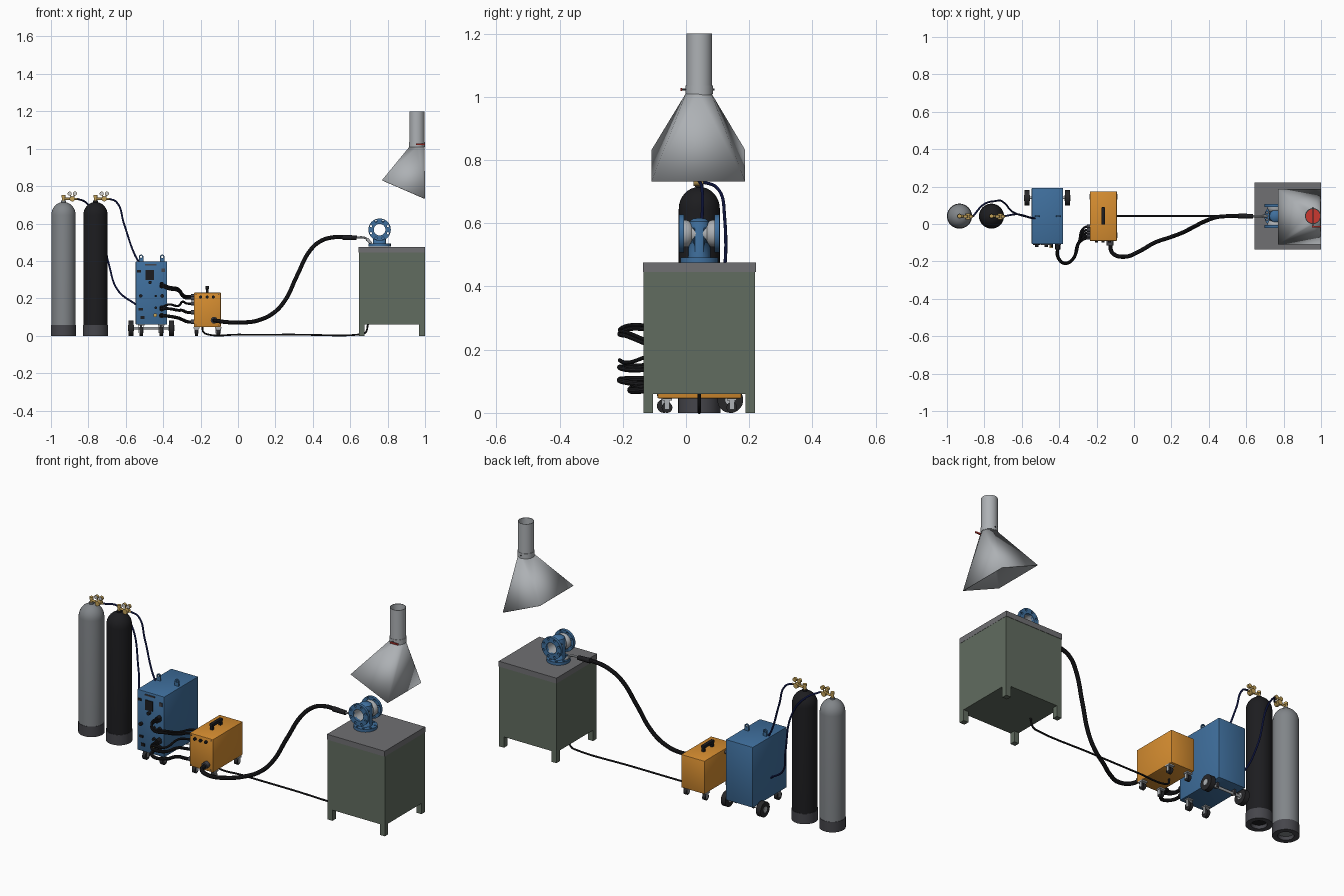
import bpy, bmesh
from math import sin, cos, pi, radians
from mathutils import Vector, Matrix

if "Cube" in bpy.data.objects:
    bpy.data.objects.remove(bpy.data.objects["Cube"])

COLORS = dict(blue=(.05, .16, .34), orange=(.68, .27, .03), green=(.12, .15, .115), slab=(.16, .16, .17),
              steel=(.42, .44, .46), black=(.012, .012, .014), rubber=(.02, .02, .022), dark=(.06, .06, .07),
              cylgrey=(.22, .235, .25), brass=(.55, .36, .1), hose=(.012, .02, .13), red=(.6, .04, .03),
              white=(.75, .75, .72))
MATS = {}
for key, c in COLORS.items():
    MATS[key] = bpy.data.materials.new(key)
    MATS[key].diffuse_color = (*c, 1)


def select(ob):
    bpy.ops.object.select_all(action='DESELECT')
    ob.select_set(True)
    bpy.context.view_layer.objects.active = ob


def finish(name, bm, mat, smooth=True):
    bmesh.ops.recalc_face_normals(bm, faces=bm.faces)
    me = bpy.data.meshes.new(name)
    bm.to_mesh(me)
    bm.free()
    ob = bpy.data.objects.new(name, me)
    bpy.context.collection.objects.link(ob)
    me.materials.append(MATS[mat])
    if smooth:
        select(ob)
        bpy.ops.object.shade_smooth_by_angle(angle=radians(35))
    return ob


def align(p, d):
    return Matrix.Translation(p) @ Vector(d).to_track_quat('Z', 'Y').to_matrix().to_4x4()


def box(name, lo, hi, mat, bevel=0):
    bm = bmesh.new()
    lo, hi = Vector(lo), Vector(hi)
    bmesh.ops.create_cube(bm, size=1, matrix=Matrix.Translation((lo + hi) / 2) @ Matrix.Diagonal((*(hi - lo), 1)))
    if bevel:
        bmesh.ops.bevel(bm, geom=bm.edges[:], offset=bevel, segments=2, affect='EDGES', profile=.5)
    return finish(name, bm, mat, bevel > 0)


def rod(name, a, b, r, mat, r2=None, n=24):
    bm = bmesh.new()
    a, b = Vector(a), Vector(b)
    bmesh.ops.create_cone(bm, cap_ends=True, segments=n, radius1=r, radius2=r if r2 is None else r2,
                          depth=(b - a).length, matrix=align((a + b) / 2, b - a))
    return finish(name, bm, mat)


def lathe(name, prof, p, mat, d=(0, 0, 1), closed=False, n=32):
    bm = bmesh.new()
    M = align(p, d)
    rings = [[bm.verts.new(M @ Vector((r * cos(2 * pi * i / n), r * sin(2 * pi * i / n), z))) for i in range(n)]
             for r, z in prof]
    for a, b in zip(rings, rings[1:] + (rings[:1] if closed else [])):
        for i in range(n):
            bm.faces.new((a[i], a[i - 1], b[i - 1], b[i]))
    bmesh.ops.remove_doubles(bm, verts=bm.verts, dist=1e-5)
    return finish(name, bm, mat)


def curve(name, cu, mat, matrix=Matrix()):
    ob = bpy.data.objects.new(name, cu)
    bpy.context.collection.objects.link(ob)
    ob.matrix_world = matrix
    cu.materials.append(MATS[mat])
    select(ob)
    bpy.ops.object.convert(target='MESH')
    ob = bpy.context.object
    bpy.ops.object.shade_smooth_by_angle(angle=radians(35))
    return ob


def tube(name, pts, r, mat):
    cu = bpy.data.curves.new(name, 'CURVE')
    cu.dimensions, cu.bevel_depth, cu.bevel_resolution, cu.resolution_u = '3D', r, 3, 8
    cu.use_fill_caps = True
    s = cu.splines.new('BEZIER')
    s.bezier_points.add(len(pts) - 1)
    for bp, p in zip(s.bezier_points, pts):
        bp.co = p
        bp.handle_left_type = bp.handle_right_type = 'AUTO'
    return curve(name, cu, mat)


def plate(name, loops, t, mat, matrix):
    cu = bpy.data.curves.new(name, 'CURVE')
    cu.dimensions, cu.fill_mode, cu.extrude = '2D', 'BOTH', t / 2
    for loop in loops:
        s = cu.splines.new('POLY')
        s.points.add(len(loop) - 1)
        for q, p in zip(s.points, loop):
            q.co = (p[0], p[1], 0, 1)
        s.use_cyclic_u = True
    return curve(name, cu, mat, matrix)


def circle(r, n, cx=0, cy=0, a0=0, a1=2 * pi):
    return [(cx + r * cos(a0 + (a1 - a0) * i / n), cy + r * sin(a0 + (a1 - a0) * i / n)) for i in range(n)]


def caster(name, x, y, top, r):
    rod(name + "_wheel", (x - .009, y, r), (x + .009, y, r), r, 'rubber')
    for s in (-1, 1):
        box(name + "_fork", (x + s * .012 - .002, y - .008, r - .006), (x + s * .012 + .002, y + .008, top - .004), 'steel')
    box(name + "_mount", (x - .017, y - .015, top - .007), (x + .017, y + .015, top), 'steel')


Y = .042  # shared centre line

# gas cylinders with valves and regulators
for tag, x, mat in (("grey", -.933, 'cylgrey'), ("black", -.762, 'black')):
    dome = [(.065 * cos(a), .645 + .07 * sin(a)) for a in [i * pi / 16 for i in range(8)]]
    lathe(tag + "_gas_cylinder", [(0, .02), (.065, .02)] + dome + [(.013, .716), (.013, .722), (0, .722)], (x, Y, 0), mat)
    lathe(tag + "_cylinder_foot", [(.04, 0), (.067, 0), (.067, .058), (.04, .058)], (x, Y, 0), 'dark', closed=True)
    rod(tag + "_valve_stem", (x, Y, .715), (x, Y, .742), .008, 'brass')
    rod(tag + "_valve_knob", (x, Y, .74), (x, Y, .752), .011, 'brass', n=12)
    rod(tag + "_valve_outlet", (x, Y, .732), (x + .035, Y, .732), .006, 'brass')
    rod(tag + "_regulator", (x + .047, Y - .018, .732), (x + .047, Y + .014, .732), .014, 'brass')
    rod(tag + "_hose_barb", (x + .055, Y, .732), (x + .075, Y, .732), .005, 'brass')
    for s in (-1, 1):
        g = x + .047 + s * .014
        rod(tag + "_gauge_stem", (x + .047 + s * .005, Y, .738), (g, Y, .757), .003, 'brass', n=12)
        rod(tag + "_gauge", (g, Y - .008, .76), (g, Y + .006, .76), .011, 'brass')
        rod(tag + "_gauge_face", (g, Y - .009, .76), (g, Y - .007, .76), .009, 'white')
tube("black_gas_hose", [(-.69, Y, .733), (-.65, .05, .715), (-.61, .05, .6), (-.555, .035, .44), (-.53, .03, .393)], .005, 'hose')
tube("grey_gas_hose", [(-.86, Y, .733), (-.81, .1, .71), (-.745, .122, .62), (-.69, .11, .38), (-.64, .06, .24), (-.543, .03, .165)], .005, 'hose')

# power source cabinet
box("power_source_cabinet", (-.547, -.107, .06), (-.38, .193, .397), 'blue', .003)
for x in (-.518, -.405):
    plate("lifting_lug", [[(-.012, 0), (.012, 0)] + circle(.012, 9, 0, .026, 0, pi) + [(-.012, .026)], circle(.006, 14, 0, .026)],
          .008, 'blue', Matrix.Translation((x, Y, .396)) @ Matrix.Rotation(pi / 2, 4, 'X'))
for side, x in (("left", -.572), ("right", -.355)):
    rod(side + "_transport_wheel", (x - .014, .14, .041), (x + .014, .14, .041), .041, 'rubber', n=32)
    rod(side + "_transport_hub", (x - .016, .14, .041), (x + .016, .14, .041), .016, 'steel')
rod("transport_axle", (-.572, .14, .041), (-.355, .14, .041), .007, 'steel')
for x in (-.518, -.41):
    caster("cabinet_caster", x, -.07, .062, .022)
    box("axle_bracket", (x - .006, .128, .035), (x + .006, .152, .062), 'dark')
# cabinet control panel: x, z, width, height
for nm, x, z, w, h, m in (("display", -.472, .325, .044, .055, 'black'), ("top_label_strip", -.467, .38, .06, .007, 'dark'),
                          ("left_switch", -.53, .345, .022, .012, 'black'), ("right_switch", -.4, .35, .02, .02, 'dark'),
                          ("breaker", -.52, .142, .022, .012, 'black'), ("outlet", -.51, .098, .02, .016, 'black')):
    box(nm, (x - w / 2, -.112, z - h / 2), (x + w / 2, -.105, z + h / 2), m)
for x, z, r in ((-.52, .213, .009), (-.405, .213, .01), (-.47, .285, .009), (-.44, .15, .007), (-.44, .213, .006)):
    rod("panel_knob", (x, -.122, z), (x, -.105, z), r, 'black')
rod("brass_coupling", (-.443, -.128, .11), (-.443, -.105, .11), .01, 'brass')

# interconnect cables between cabinet and feeder: z start, z end, y end, radius
for z0, z1, y1, r in ((.277, .212, -.012, .006), (.265, .2, -.03, .007), (.152, .172, -.045, .006), (.143, .125, -.06, .008), (.108, .075, -.07, .009)):
    rod("cable_plug", (-.408, -.135, z0), (-.408, -.105, z0), r + .005, 'black')
    zm = z0 + (z1 - z0) * .35
    tube("interconnect_cable", [(-.408, -.12, z0), (-.405, -.18, z0), (-.37, -.21, zm + .008), (-.325, -.185, zm),
                                (-.295, -.1, z1 + .01), (-.27, y1 - .01, z1), (-.23, y1, z1)], r, 'black')
    rod("cable_socket", (-.25, y1, z1), (-.23, y1, z1), r + .004, 'dark')

# wire feeder
box("wire_feeder_box", (-.236, -.09, .046), (-.092, .175, .23), 'orange', .003)
for x in (-.222, -.106):
    for y in (-.06, .145):
        caster("feeder_caster", x, y, .046, .017)
box("feeder_handle_grip", (-.175, -.003, .248), (-.155, .09, .266), 'black', .004)
for y in (.008, .08):
    box("feeder_handle_post", (-.172, y - .008, .228), (-.158, y + .008, .252), 'black')
for x in (-.2, -.165, -.132):
    rod("feeder_knob", (x, -.1, .207), (x, -.088, .207), .008, 'black')
for x, z in ((-.225, .22), (-.103, .22), (-.225, .057), (-.103, .057)):
    rod("feeder_screw", (x, -.092, z), (x, -.088, z), .003, 'dark', n=12)
rod("torch_socket", (-.128, -.115, .083), (-.128, -.088, .083), .018, 'dark')

# torch lead and welding gun
tube("torch_lead", [(-.128, -.1, .083), (-.115, -.155, .08), (-.05, -.175, .072), (.03, -.145, .071), (.11, -.1, .083),
                    (.19, -.072, .122), (.25, -.05, .187), (.315, -.018, .32), (.385, .017, .455), (.44, .036, .505),
                    (.5, Y, .525), (.6, Y, .526)], .011, 'black')
rod("gun_handle", (.56, Y, .526), (.635, Y, .524), .014, 'black', .012)
tube("gun_neck", [(.63, Y, .524), (.665, Y, .526), (.685, Y, .52), (.697, Y, .508)], .006, 'steel')
rod("gun_nozzle", (.69, Y, .516), (.712, Y, .494), .009, 'steel', .007)
tube("work_return_cable", [(-.19, Y, .05), (-.185, Y, .02), (-.16, Y, .007), (0, Y, .006), (.3, Y, .006), (.64, Y, .006),
                           (.68, Y, .016), (.695, Y, .062)], .005, 'black')

# welding table
box("table_body", (.646, -.134, .06), (.999, .219, .446), 'green')
box("table_top", (.644, -.136, .445), (1, .221, .475), 'slab')
for x in (.646, .969):
    for y in (-.134, .189):
        box("table_leg", (x, y, 0), (x + .03, y + .03, .062), 'green')

# flanged tee workpiece
cx, cz = .757, .567
holes = [circle(.006, 12, .049 * cos(i * pi / 4 + pi / 8), .049 * sin(i * pi / 4 + pi / 8)) for i in range(8)]
ring = [circle(.06, 40), circle(.031, 32)] + holes
for nm, p, d in (("front_flange", (cx, -.014, cz), (0, 1, 0)), ("back_flange", (cx, .098, cz), (0, 1, 0)), ("base_flange", (cx, Y, .484), (0, 0, 1))):
    plate(nm, ring, .016, 'blue', align(p, d))
tee = lathe("tee_body", [(0, .476), (.035, .476), (.036, .59), (.032, .605), (.02, .614), (0, .617)], (cx, Y, 0), 'blue')
cutter = rod("bore_cutter", (cx, -.1, cz), (cx, .2, cz), .033, 'steel', n=32)
cutter.hide_render = True
cutter.hide_set(True)
mod = tee.modifiers.new("bore", 'BOOLEAN')
mod.object, mod.operation, mod.solver = cutter, 'DIFFERENCE', 'EXACT'
lathe("tee_neck", [(.031, 0), (.043, 0), (.043, .02), (.039, .03), (.034, .036), (.034, .084), (.039, .09), (.043, .1),
                   (.043, .12), (.031, .12)], (cx, -.018, cz), 'steel', d=(0, 1, 0), closed=True)

# fume hood: slanted rectangle to round duct
hx, N = .957, 32
bm = bmesh.new()
top = [bm.verts.new((hx + x, Y - .002 + y, 1.01)) for x, y in circle(.041, N)]
low = [bm.verts.new(p) for p in ((.999, .187, .733), (.77, .187, .832), (.77, -.109, .832), (.999, -.109, .733))]
for i in range(N):
    bm.faces.new((top[i], top[(i + 1) % N], low[i * 4 // N]))
for k in range(4):
    bm.faces.new((top[k * N // 4], low[k], low[k - 1]))
hood = finish("fume_hood", bm, 'steel')
hood.modifiers.new("sheet", 'SOLIDIFY').thickness = .003
lathe("exhaust_duct", [(.038, 1.005), (.041, 1.005), (.041, 1.2), (.038, 1.2)], (hx, Y, 0), 'steel', closed=True)
lathe("duct_collar", [(.039, 1.008), (.043, 1.008), (.043, 1.036), (.039, 1.036)], (hx, Y, 0), 'steel', closed=True)
rod("damper_plate", (hx, Y, 1.021), (hx, Y, 1.025), .038, 'red', n=32)
rod("damper_shaft", (hx, -.016, 1.023), (hx, .09, 1.023), .003, 'dark', n=12)
box("damper_lever", (hx - .006, -.018, 1.019), (.999, -.012, 1.027), 'red')

for m in bpy.data.materials:
    if m.users and not m.is_grease_pencil:
        m.use_nodes = True
        m.node_tree.nodes["Principled BSDF"].inputs["Base Color"].default_value = m.diffuse_color
